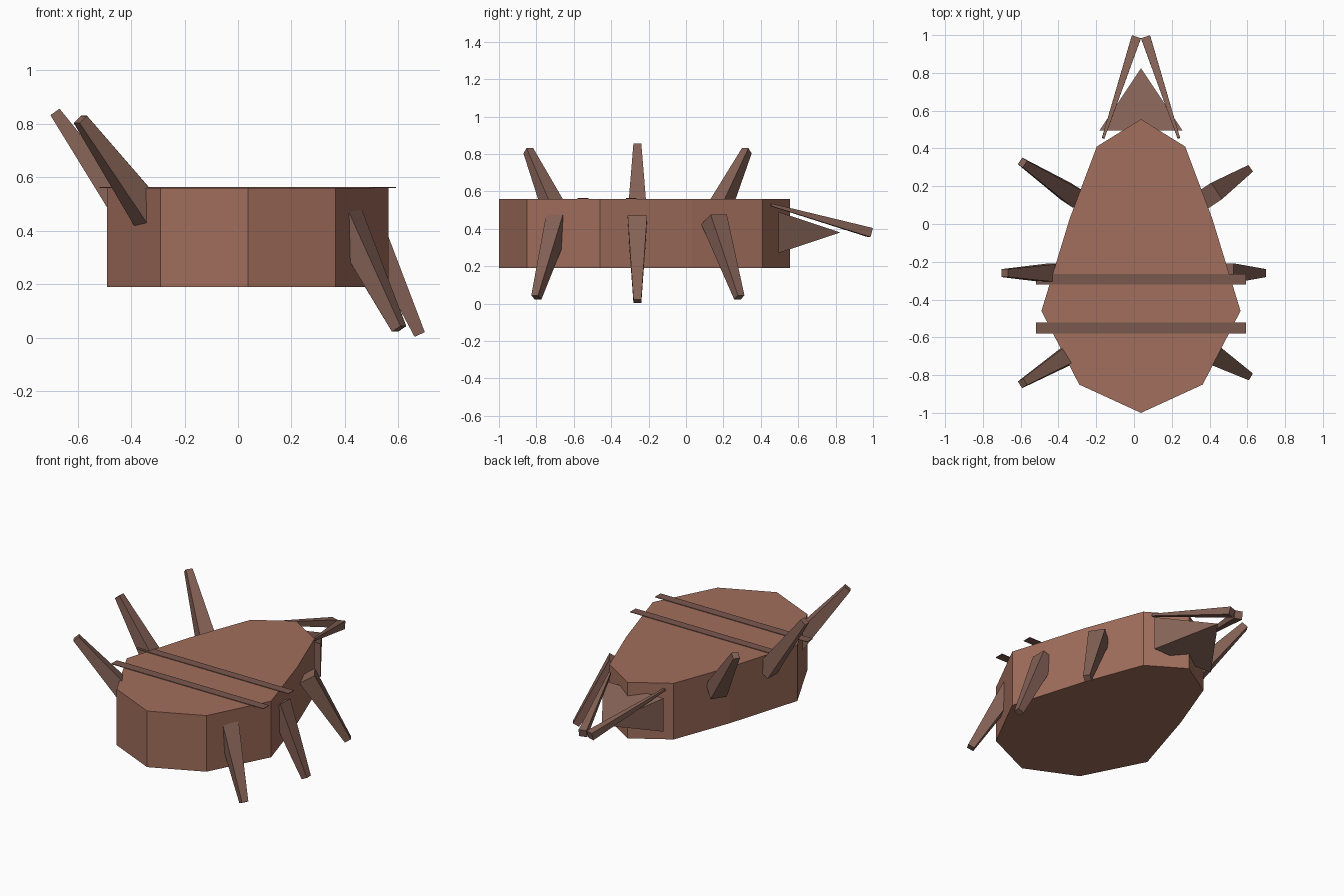
import bpy
from mathutils import Vector

if "Cube" in bpy.data.objects:
    bpy.data.objects.remove(bpy.data.objects["Cube"])

CX = 0.037  # symmetry line of the body


def srgb(r, g, b):
    return tuple((c / 12.92 if c <= 0.04045 else ((c + 0.055) / 1.055) ** 2.4)
                 for c in (r / 255, g / 255, b / 255)) + (1.0,)


def material(name, rgb):
    m = bpy.data.materials.new(name)
    m.diffuse_color = srgb(*rgb)
    m.use_nodes = True
    m.node_tree.nodes["Principled BSDF"].inputs["Base Color"].default_value = m.diffuse_color
    return m


SHELL = material("shell_brown", (161, 110, 92))
LIMB = material("limb_brown", (133, 98, 86))
BAND = material("band_brown", (122, 89, 78))


def build(name, verts, faces, mat):
    me = bpy.data.meshes.new(name)
    me.from_pydata([tuple(v) for v in verts], [], faces)
    me.materials.append(mat)
    ob = bpy.data.objects.new(name, me)
    bpy.context.collection.objects.link(ob)
    return ob


def prism(name, bottom, top, mat):
    """Join two matching rings with side faces and end caps."""
    n = len(bottom)
    faces = [tuple(reversed(range(n))), tuple(range(n, 2 * n))]
    faces += [(i, (i + 1) % n, n + (i + 1) % n, n + i) for i in range(n)]
    return build(name, bottom + top, faces, mat)


def tapered_bar(name, start, end, h0, h1, mat):
    """Square bar with half-width h0 at the start and h1 at the end."""
    a, b = Vector(start), Vector(end)
    d = (b - a).normalized()
    w = Vector((0, 0, 1)).cross(d).normalized()
    u = d.cross(w)
    ring = lambda c, h: [c + h * (i * w + j * u) for i, j in
                         ((-1, -1), (1, -1), (1, 1), (-1, 1))]
    return prism(name, ring(a, h0), ring(b, h1), mat)


# Body: faceted egg outline, extruded straight up
half = [(0.327, -0.85), (0.527, -0.46), (0.377, 0.03), (0.234, 0.41)]
outline = [(CX, -1.0)] + [(CX + x, y) for x, y in half] + [(CX, 0.555)]
outline += [(CX - x, y) for x, y in reversed(half)]
prism("body", [(x, y, 0.19) for x, y in outline],
      [(x, y, 0.56) for x, y in outline], SHELL)

# Bands: thin strips lying across the back
for i, (y0, y1) in enumerate(((-0.58, -0.522), (-0.32, -0.264))):
    ring = [(CX - 0.555, y0), (CX + 0.555, y0), (CX + 0.555, y1), (CX - 0.555, y1)]
    prism(f"back_band_{i + 1}", [(x, y, 0.56) for x, y in ring],
          [(x, y, 0.564) for x, y in ring], BAND)

# Head: four-sided pyramid pointing backwards
head = [(CX + sx * 0.22, 0.495, 0.38 + sz * 0.11)
        for sx, sz in ((-1, -1), (1, -1), (1, 1), (-1, 1))]
build("head", head + [(CX, 0.825, 0.38)],
      [(0, 1, 2, 3), (1, 0, 4), (2, 1, 4), (3, 2, 4), (0, 3, 4)], LIMB)

# Feelers: thin at the root, thick where they meet
for s, side in ((-1, "left"), (1, "right")):
    tapered_bar(f"{side}_feeler", (CX + s * 0.2, 0.455, 0.528),
                (CX + s * 0.026, 0.985, 0.38), 0.007, 0.025, LIMB)

# Legs: root offset, root y, right foot (down), left foot (raised)
legs = {
    "front": (0.363, -0.68, (0.603, -0.80, 0.033), (-0.59, -0.843, 0.817)),
    "middle": (0.443, -0.26, (0.68, -0.26, 0.012), (-0.685, -0.26, 0.845)),
    "rear": (0.363, 0.15, (0.603, 0.285, 0.033), (-0.59, 0.325, 0.817)),
}
for pos, (off, y, right, left) in legs.items():
    tapered_bar(f"right_{pos}_leg", (CX + off, y, 0.45), right, 0.052, 0.021, LIMB)
    tapered_bar(f"left_{pos}_leg", (CX - off, y, 0.45), left, 0.052, 0.021, LIMB)
